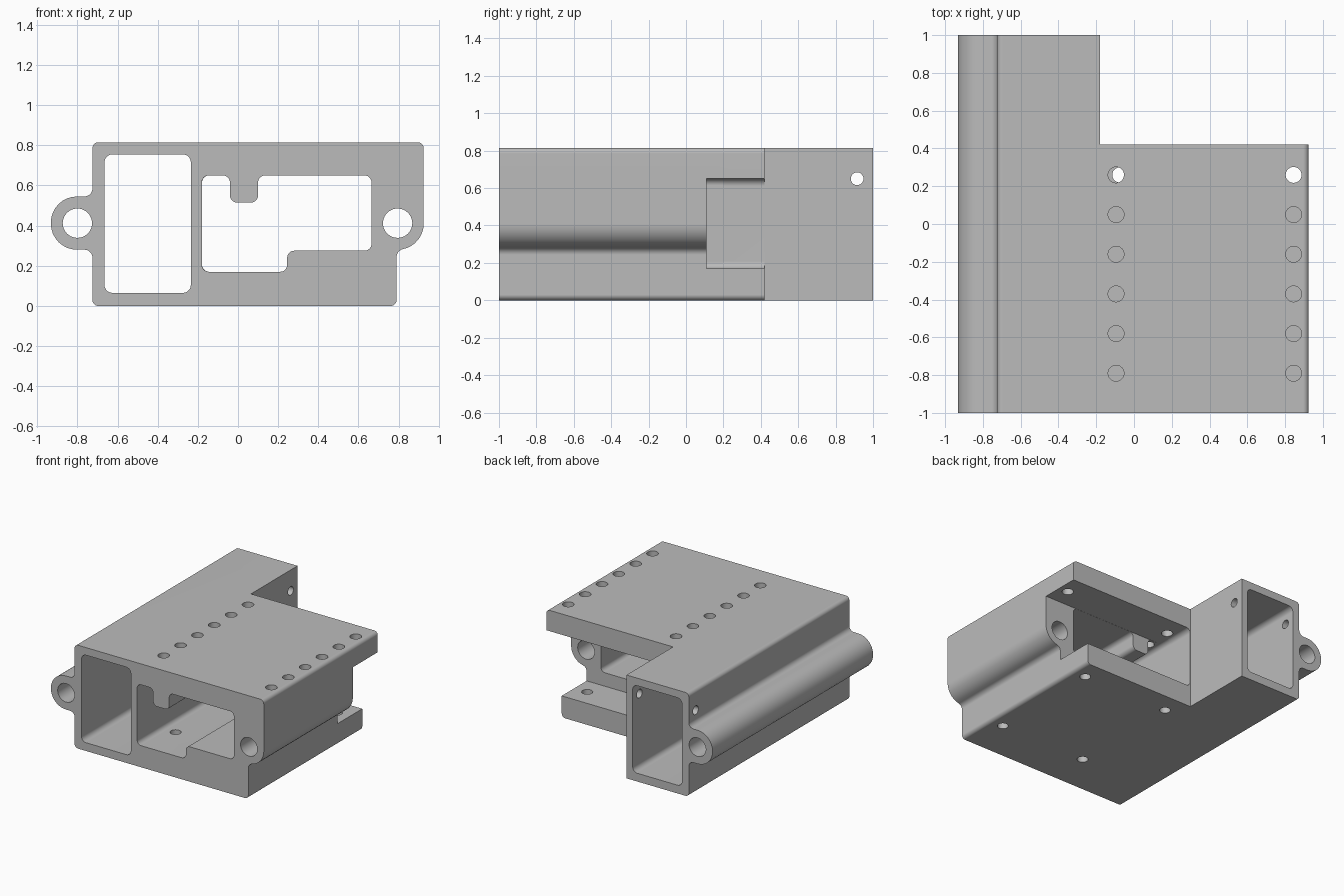
import bpy, bmesh, math
from mathutils import Vector

if "Cube" in bpy.data.objects:
    bpy.data.objects.remove(bpy.data.objects["Cube"], do_unlink=True)

grey = bpy.data.materials.new("light grey")
grey.use_nodes = True
colour = (0.5, 0.5, 0.5, 1)
grey.diffuse_color = colour
grey.node_tree.nodes["Principled BSDF"].inputs["Base Color"].default_value = colour


def rounded(corners, steps=8):
    """Outline with each corner (a, b, radius) replaced by a tangent arc."""
    out = []
    for i, (a, b, r) in enumerate(corners):
        p = Vector((a, b))
        u = (Vector(corners[i - 1][:2]) - p).normalized()
        v = (Vector(corners[(i + 1) % len(corners)][:2]) - p).normalized()
        if r == 0:
            out.append(p)
            continue
        half = u.angle(v) / 2
        centre = p + (u + v).normalized() * r / math.sin(half)
        start = p + u * r / math.tan(half) - centre
        end = p + v * r / math.tan(half) - centre
        sweep = math.pi - 2 * half
        for k in range(steps + 1):
            t = k / steps
            out.append(centre + (start * math.sin((1 - t) * sweep)
                                 + end * math.sin(t * sweep)) / math.sin(sweep))
    return out


def rect(a0, b0, a1, b1, r=0):
    return rounded([(a0, b0, r), (a1, b0, r), (a1, b1, r), (a0, b1, r)])


def circle(a, b, r, n=40):
    return [Vector((a + r * math.cos(math.tau * k / n),
                    b + r * math.sin(math.tau * k / n))) for k in range(n)]


def prism(name, outline, lo, hi, axis="y"):
    """Extrude an outline along an axis from lo to hi."""
    place = {"x": lambda p, h: (h, p.x, p.y),
             "y": lambda p, h: (p.x, h, p.y),
             "z": lambda p, h: (p.x, p.y, h)}[axis]
    bm = bmesh.new()
    ends = [[bm.verts.new(place(p, h)) for p in outline] for h in (lo, hi)]
    bm.faces.new(ends[0])
    bm.faces.new(ends[1])
    n = len(outline)
    for i in range(n):
        j = (i + 1) % n
        bm.faces.new((ends[0][i], ends[0][j], ends[1][j], ends[1][i]))
    bmesh.ops.recalc_face_normals(bm, faces=bm.faces)
    mesh = bpy.data.meshes.new(name)
    bm.to_mesh(mesh)
    bm.free()
    mesh.materials.append(grey)
    obj = bpy.data.objects.new(name, mesh)
    bpy.context.collection.objects.link(obj)
    return obj


# Outer section with a round lug on one side and a rounded boss on the other
housing = prism("housing", rounded([
    (-.725, 0, .03), (.79, 0, .03), (.79, .2763, .04), (.925, .3047, .13),
    (.925, .815, .03), (-.725, .815, .03), (-.725, .545, .04),
    (-.932, .545, .13), (-.932, .28, .13), (-.725, .28, .04)]), -1, 1)

cutters = []


def cut(*args):
    cutters.append(prism("cutter", *args))


# Rear corner removed, leaving the long tube
cut(rect(-.181, -.2, 1.2, 1.2), .42, 1.2)
# Side opening behind the boss
cut(rect(-.18, .169, 1.3, .651, .04), .11, .6)
# Tube bore
cut(rect(-.665, .065, -.235, .755, .04), -1.1, 1.1)
# Stepped pocket with a rib hanging from its roof
r = .035
cut(rounded([(-.18, .17, r), (.245, .17, r), (.245, .275, r), (.665, .275, r),
             (.665, .65, r), (.1, .65, r), (.1, .515, r), (-.04, .515, r),
             (-.04, .65, r), (-.18, .65, r)]), -1.1, .2)
# Long pin holes in the lug and boss
for x in (-.8, .795):
    cut(circle(x, .412, .073), -1.1, 1.1)
# Screw holes in the top plate
for x in (-.095, .845):
    for i in range(6):
        cut(circle(x, .26 - .21 * i, .042), .64, .9, "z")
# Screw holes in the base
for x in (-.075, .68):
    for y in (.26, -.67):
        cut(circle(x, y, .04), -.1, .2, "z")
# Cross hole at the tube end
cut(circle(.915, .65, .034), -.9, 0, "x")

for c in cutters:
    m = housing.modifiers.new("cut", "BOOLEAN")
    m.operation, m.solver, m.object = "DIFFERENCE", "EXACT", c

# Bake the cuts and discard the cutters
graph = bpy.context.evaluated_depsgraph_get()
baked = bpy.data.meshes.new_from_object(housing.evaluated_get(graph))
housing.modifiers.clear()
housing.data = baked
baked.materials.clear()
baked.materials.append(grey)
for poly in baked.polygons:
    poly.material_index = 0
for c in cutters:
    bpy.data.objects.remove(c, do_unlink=True)

# Smooth fillets, flat faces
bpy.ops.object.select_all(action="DESELECT")
housing.select_set(True)
bpy.context.view_layer.objects.active = housing
bpy.ops.object.shade_smooth_by_angle(angle=math.radians(30))
flat = housing.modifiers.new("flat faces", "WEIGHTED_NORMAL")
flat.keep_sharp = True
